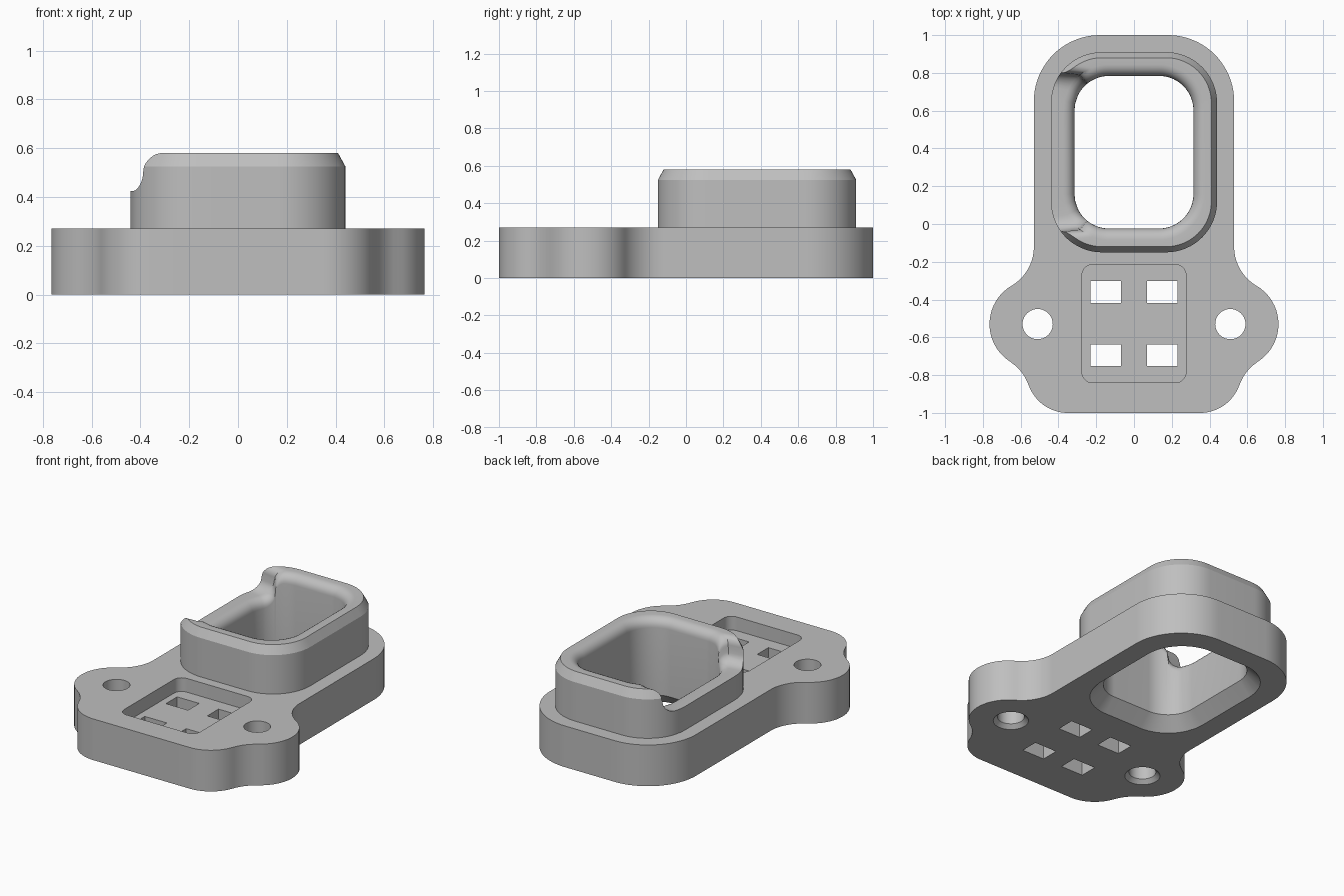
import bpy, bmesh, math
from math import sin, cos, asin, pi, radians

if "Cube" in bpy.data.objects:
    bpy.data.objects.remove(bpy.data.objects["Cube"], do_unlink=True)

grey = bpy.data.materials.new("light_grey")
grey.use_nodes = True
COLOUR = (0.52, 0.52, 0.52, 1)
grey.diffuse_color = COLOUR
grey.node_tree.nodes["Principled BSDF"].inputs["Base Color"].default_value = COLOUR

PLATE_TOP = 0.27
CUP_Y = 0.38


def arc(cx, cy, r, a0, a1, n=14):
    """Points on an arc, angles in degrees."""
    angles = [radians(a0 + (a1 - a0) * i / n) for i in range(n + 1)]
    return [(cx + r * cos(a), cy + r * sin(a)) for a in angles]


def loft(name, rings, ring_shaped=False):
    """Skin equal-length loops of 3D points; cap the ends or close into a ring."""
    bm = bmesh.new()
    loops = [[bm.verts.new(p) for p in ring] for ring in rings]
    n = len(loops[0])
    pairs = list(zip(loops, loops[1:]))
    if ring_shaped:
        pairs.append((loops[-1], loops[0]))
    else:
        bm.faces.new(loops[0])
        bm.faces.new(loops[-1])
    for a, b in pairs:
        for i in range(n):
            j = (i + 1) % n
            bm.faces.new((a[i], a[j], b[j], b[i]))
    bmesh.ops.remove_doubles(bm, verts=bm.verts, dist=0.0001)
    bmesh.ops.recalc_face_normals(bm, faces=bm.faces)
    mesh = bpy.data.meshes.new(name)
    bm.to_mesh(mesh)
    bm.free()
    mesh.materials.append(grey)
    ob = bpy.data.objects.new(name, mesh)
    bpy.context.collection.objects.link(ob)
    return ob


def prism(name, outline, z0, z1):
    return loft(name, [[(x, y, z) for x, y in outline] for z in (z0, z1)])


def cut(target, cutter):
    """Subtract the cutter, then discard it."""
    cutter.hide_render = True
    mod = target.modifiers.new("cut", "BOOLEAN")
    mod.operation = "DIFFERENCE"
    mod.solver = "EXACT"
    mod.object = cutter
    bpy.context.view_layer.objects.active = target
    bpy.ops.object.modifier_apply(modifier=mod.name)
    bpy.data.objects.remove(cutter, do_unlink=True)


# Stations round the cup: quadrant signs, angle and rim height.
# The notch on the right side is a filleted step in the rim height.
RIM, FLOOR, CORNER = 0.58, 0.425, 0.27
step = arc(0.083, 0.50, 0.075, -90, 0, 8) + arc(0.222, 0.52, 0.06, 180, 90, 8)
notch = [(0, FLOOR), (radians(8), FLOOR)]
notch += [(asin(d / CORNER), h) for d, h in step]
last = notch[-1][0]
notch += [(last + (pi / 2 - last) * i / 6, RIM) for i in range(1, 7)]
plain = [(pi / 2 * i / 16, RIM) for i in range(17)]

stations = []
for sx, sy, rim in ((1, 1, plain), (-1, 1, notch), (-1, -1, notch), (1, -1, plain)):
    ordered = rim if sx * sy > 0 else rim[::-1]
    stations += [(sx, sy, a, h) for a, h in ordered]


def outer_point(s, inset):
    sx, sy, a, h = s
    r = CORNER - inset
    return sx * (0.17 + r * cos(a)), CUP_Y + sy * (0.26 + r * sin(a))


def inner_point(s, offset):
    sx, sy, a, h = s
    a += 0.25 * sin(2 * a)
    r = 0.183 + offset
    return sx * (0.132 + r * cos(a)), CUP_Y + sy * (0.221 + r * sin(a))


# Cup: outer wall, chamfer, flat rim, rounded inner lip, bore and flared mouth
CHAMFER_Z, LIP, FLARE = 0.525, 0.06, 0.08
rings = [
    [(*outer_point(s, 0), PLATE_TOP) for s in stations],
    [(*outer_point(s, 0), min(s[3] - 0.002, CHAMFER_Z)) for s in stations],
    [(*outer_point(s, 0.03 * max(0, (s[3] - CHAMFER_Z) / (RIM - CHAMFER_Z))), s[3])
     for s in stations],
]
for i in range(7):
    t = pi / 2 * i / 6
    rings.append([(*inner_point(s, LIP * (1 - sin(t))), s[3] - LIP * (1 - cos(t)))
                  for s in stations])
rings.append([(*inner_point(s, 0), FLARE) for s in stations])
rings.append([(*inner_point(s, FLARE), 0) for s in stations])
rings.append([(*inner_point(s, FLARE), PLATE_TOP) for s in stations])
cup = loft("oval_cup", rings, ring_shaped=True)

# Base plate outline: rounded back, waist fillets, ears and rounded front
half = arc(0.18, 0.65, 0.35, 90, 0, 20)
half += arc(0.77, -0.12, 0.24, 180, 239.7)
half += arc(0.53, -0.53, 0.235, 59.7, -57.6, 20)[1:]
half += arc(0.785, -0.932, 0.24, 122.4, 160.7)[1:]
half += arc(0.35, -0.78, 0.22, -19.3, -90)[1:]
outline = half + [(-x, y) for x, y in reversed(half)]
plate = prism("base_plate", outline, 0, PLATE_TOP)

# Opening under the cup
cut(plate, prism("opening_cutter", [inner_point(s, FLARE) for s in stations], -0.1, 0.4))

# Shallow pocket with rounded corners
pocket = []
for k, (x, y) in enumerate(((0.22, -0.27), (-0.22, -0.27), (-0.22, -0.785), (0.22, -0.785))):
    pocket += arc(x, y, 0.055, 90 * k, 90 * k + 90, 8)
cut(plate, prism("pocket_cutter", pocket, 0.18, 0.4))

for side in (-1, 1):
    # Strap slots
    for y in (-0.36, -0.695):
        x = 0.15 * side
        w, d = 0.08, 0.058
        slot = [(x - w, y - d), (x + w, y - d), (x + w, y + d), (x - w, y + d)]
        cut(plate, prism("slot_cutter", slot, -0.1, 0.4))
    # Ear holes, countersunk underneath
    hole = [[(x, y, z) for x, y in arc(0.51 * side, -0.53, r, 0, 360, 40)[:-1]]
            for z, r in ((-0.01, 0.115), (0.025, 0.08), (0.4, 0.08))]
    cut(plate, loft("hole_cutter", hole))

# Smooth the curves, keep the edges sharp
bpy.ops.object.select_all(action="DESELECT")
for ob in (plate, cup):
    ob.select_set(True)
bpy.context.view_layer.objects.active = plate
bpy.ops.object.shade_smooth_by_angle(angle=radians(26))
